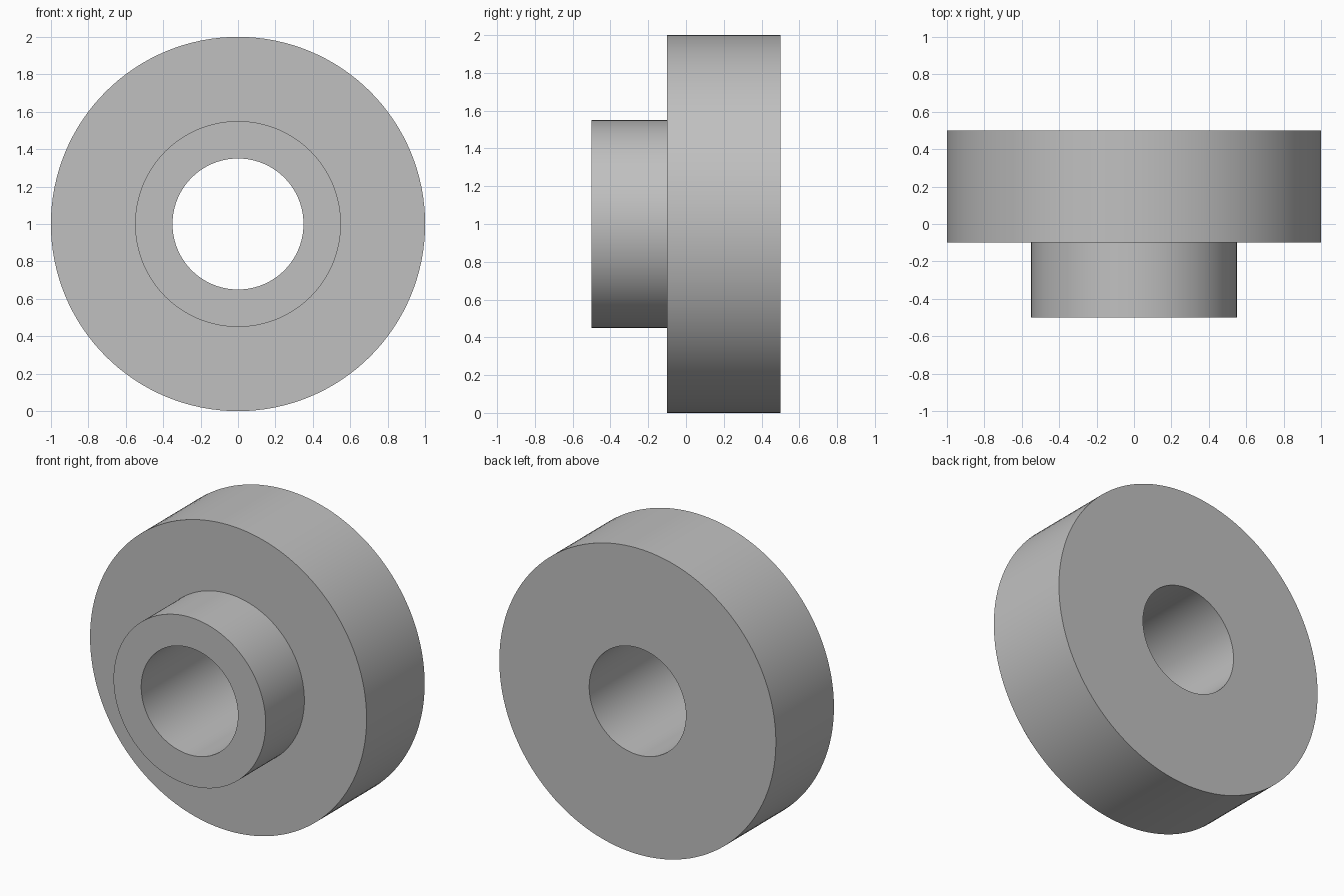
import bpy
import bmesh
from math import cos, sin, tau

cube = bpy.data.objects.get("Cube")
if cube:
    bpy.data.objects.remove(cube, do_unlink=True)

SEGMENTS = 128
BORE, HUB, RIM = 0.35, 0.55, 1.0
FRONT, STEP, BACK = -0.5, -0.1, 0.5

# Plain grey metal
grey = bpy.data.materials.new("grey metal")
colour = (0.53, 0.53, 0.53, 1)
grey.use_nodes = True
grey.diffuse_color = colour
grey.node_tree.nodes["Principled BSDF"].inputs["Base Color"].default_value = colour

# Closed cross-section (radius, depth) turned about the axle: bore, hub and rim
profile = [(BORE, FRONT), (HUB, FRONT), (HUB, STEP),
           (RIM, STEP), (RIM, BACK), (BORE, BACK)]

bm = bmesh.new()
rings = []
for i in range(SEGMENTS):
    a = tau * i / SEGMENTS
    rings.append([bm.verts.new((r * cos(a), y, 1 + r * sin(a))) for r, y in profile])
for i in range(SEGMENTS):
    this, following = rings[i], rings[(i + 1) % SEGMENTS]
    for j in range(len(profile)):
        k = (j + 1) % len(profile)
        bm.faces.new((this[j], this[k], following[k], following[j]))
bmesh.ops.recalc_face_normals(bm, faces=bm.faces)

mesh = bpy.data.meshes.new("flanged_bushing")
bm.to_mesh(mesh)
bm.free()
mesh.materials.append(grey)
bushing = bpy.data.objects.new("flanged_bushing", mesh)
bpy.context.collection.objects.link(bushing)

# Smooth round walls with crisp rims
bpy.ops.object.select_all(action="DESELECT")
bushing.select_set(True)
bpy.context.view_layer.objects.active = bushing
bpy.ops.object.shade_smooth_by_angle(angle=0.6)
